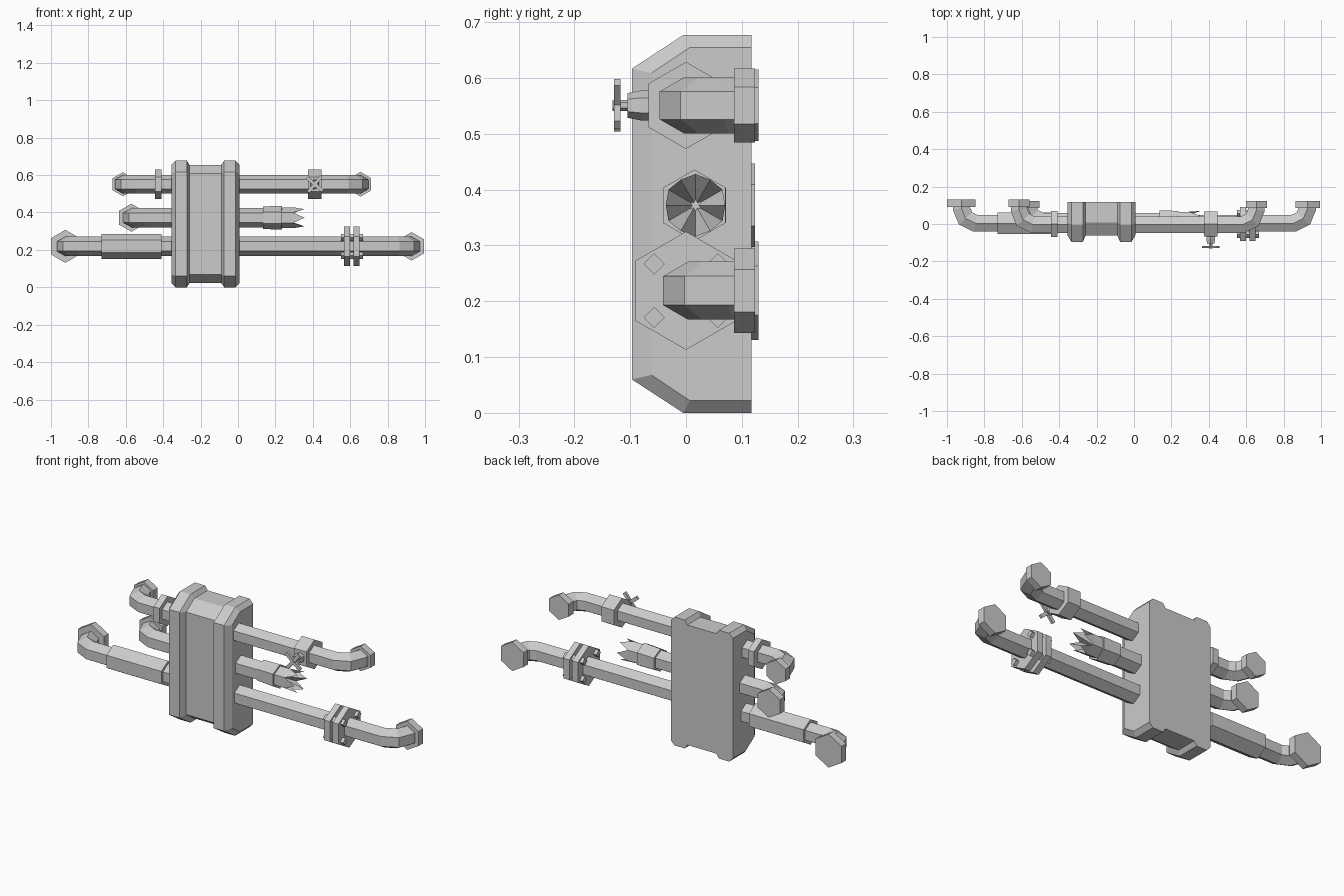
import bpy
import math
from mathutils import Vector

if "Cube" in bpy.data.objects:
    bpy.data.objects.remove(bpy.data.objects["Cube"])

grey = bpy.data.materials.new("plain grey")
grey.use_nodes = True
GREY = (0.6, 0.6, 0.6, 1)
grey.diffuse_color = GREY
grey.node_tree.nodes["Principled BSDF"].inputs["Base Color"].default_value = GREY


def make(name, verts, faces):
    mesh = bpy.data.meshes.new(name)
    mesh.from_pydata(verts, [], faces)
    mesh.materials.append(grey)
    ob = bpy.data.objects.new(name, mesh)
    bpy.context.collection.objects.link(ob)
    return ob


def skin(name, rings, cap_start=True, cap_end=True):
    """Join equal-sized rings of points into a solid."""
    n = len(rings[0])
    verts = [v for ring in rings for v in ring]
    faces = [(k * n + i, k * n + (i + 1) % n, (k + 1) * n + (i + 1) % n, (k + 1) * n + i)
             for k in range(len(rings) - 1) for i in range(n)]
    if cap_start:
        faces.append(tuple(reversed(range(n))))
    if cap_end:
        faces.append(tuple(range(len(verts) - n, len(verts))))
    return make(name, verts, faces)


def tube(name, path, z, radii, sides=6, cap_end=True):
    """Mitred tube along a level path, with a corner of the section at the top."""
    pts = [Vector(p) for p in path]
    if not isinstance(radii, (list, tuple)):
        radii = [radii] * len(pts)
    rings = []
    for k, p in enumerate(pts):
        before = (p - pts[k - 1]).normalized() if k else (pts[1] - p).normalized()
        after = (pts[k + 1] - p).normalized() if k < len(pts) - 1 else before
        mid = (before + after).normalized()
        side = Vector((-mid.y, mid.x)) / mid.dot(before)
        ring = []
        for i in range(sides):
            a = math.pi / 2 + math.tau * i / sides
            q = p + side * (radii[k] * math.cos(a))
            ring.append((q.x, q.y, z + radii[k] * math.sin(a)))
        rings.append(ring)
    return skin(name, rings, cap_end=cap_end)


# Junction box: raised bands at both ends, chamfered at the front
def box_ring(x, outer):
    if outer:
        base, slope, front, corner = 0, -0.005, -0.097, 0.06
    else:
        base, slope, front, corner = 0.022, 0.007, -0.062, 0.068
    half = [(0.117, base), (slope, base), (front, corner)]
    return [(x, y, z) for y, z in half + [(y, 0.677 - z) for y, z in reversed(half)]]


half_box = [(0.181, False), (0.16, True), (0.1, True), (0.085, False)]
sections = [(-w, o) for w, o in half_box] + [(w, o) for w, o in reversed(half_box)]
skin("junction_box", [box_ring(x - 0.174, o) for x, o in sections])


# Pipes with elbows that turn back to the wall
def elbow(x_end, y, side):
    return [(x_end - side * 0.075, y), (x_end - side * 0.022, y + 0.026),
            (x_end, y + 0.08), (x_end, 0.115)]


def wall_flange(name, x, z, radius, back=0.124):
    tube(name, [(x, back - 0.038), (x, back)], z, radius)


UPPER, MIDDLE, LOWER = 0.551, 0.372, 0.219
runs = [("upper", -0.615, 0.655, -0.004, UPPER, 0.05, 0.064, 0.066),
        ("lower", -0.923, 0.928, 0.004, LOWER, 0.052, 0.088, 0.076)]
for name, left, right, y, z, r, flange_l, flange_r in runs:
    path = list(reversed(elbow(left, y, -1))) + elbow(right, y, 1)
    tube(name + "_pipe", path, z, r)
    wall_flange(name + "_right_flange", left, z, flange_l, 0.13)
    wall_flange(name + "_left_flange", right, z, flange_r)

path = list(reversed(elbow(-0.57, 0.015, -1))) + [(0.16, 0.015)]
tube("middle_pipe", path, MIDDLE, 0.052)
wall_flange("middle_flange", -0.57, MIDDLE, 0.075)

# Sleeve and ring couplings
tube("lower_sleeve", [(-0.73, 0.004), (-0.41, 0.004)], LOWER, 0.067)
tube("upper_ring", [(-0.445, 0), (-0.41, 0)], UPPER, 0.079)

# Bolted joint on the lower pipe
for i, x in enumerate((0.567, 0.617)):
    tube(f"joint_plate_{i}", [(x, 0), (x + 0.033, 0)], LOWER, 0.106)
for sy in (-1, 1):
    for sz in (-1, 1):
        tube(f"joint_bolt_{sy}_{sz}", [(0.55, sy * 0.057), (0.667, sy * 0.057)],
             LOWER + sz * 0.048, 0.019, sides=4)

# Valve with a four-armed handle
VALVE_X = 0.41
tube("valve_body", [(VALVE_X - 0.037, 0), (VALVE_X + 0.037, 0)], UPPER, 0.078)
tube("valve_neck", [(VALVE_X, -0.06), (VALVE_X, -0.08), (VALVE_X, -0.105)],
     UPPER, [0.027, 0.027, 0.022])
tube("valve_stem", [(VALVE_X, -0.1), (VALVE_X, -0.132)], UPPER, 0.01)
for i in range(2):
    bpy.ops.mesh.primitive_cube_add(size=1, location=(VALVE_X, -0.123, UPPER),
                                    rotation=(0, math.radians(40 + 90 * i), 0))
    arm = bpy.context.object
    arm.name = f"valve_handle_{i}"
    arm.scale = (0.108, 0.012, 0.018)
    arm.data.materials.append(grey)

# Slightly tilted collar on the broken pipe
tube("broken_collar", [(0.135, 0.02), (0.235, 0.015)], MIDDLE, [0.06, 0.064])

# Broken end: six pointed teeth around a hollow cone
verts, faces = [], []
for i in range(6):
    a = math.pi / 2 + math.tau * i / 6
    c, s = math.cos(a), math.sin(a)
    m, t = math.cos(a + math.pi / 6), math.sin(a + math.pi / 6)
    verts += [(0.2, 0.017 + 0.054 * c, MIDDLE + 0.054 * s),
              (0.295, 0.017 + 0.056 * c, MIDDLE + 0.056 * s),
              (0.355, 0.017 + 0.053 * m, MIDDLE + 0.053 * t)]
verts.append((0.22, 0.017, MIDDLE))
for i in range(6):
    b, n = i * 3, (i * 3 + 3) % 18
    faces += [(b, n, n + 1, b + 1), (b + 1, n + 1, b + 2),
              (b + 1, b + 2, 18), (b + 2, n + 1, 18)]
make("broken_end", verts, faces)

# Face normals outward on every part
for ob in bpy.context.collection.objects:
    if ob.type == 'MESH' and ob.name != "broken_end":
        bpy.ops.object.select_all(action='DESELECT')
        ob.select_set(True)
        bpy.context.view_layer.objects.active = ob
        bpy.ops.object.mode_set(mode='EDIT')
        bpy.ops.mesh.select_all(action='SELECT')
        bpy.ops.mesh.normals_make_consistent(inside=False)
        bpy.ops.object.mode_set(mode='OBJECT')
